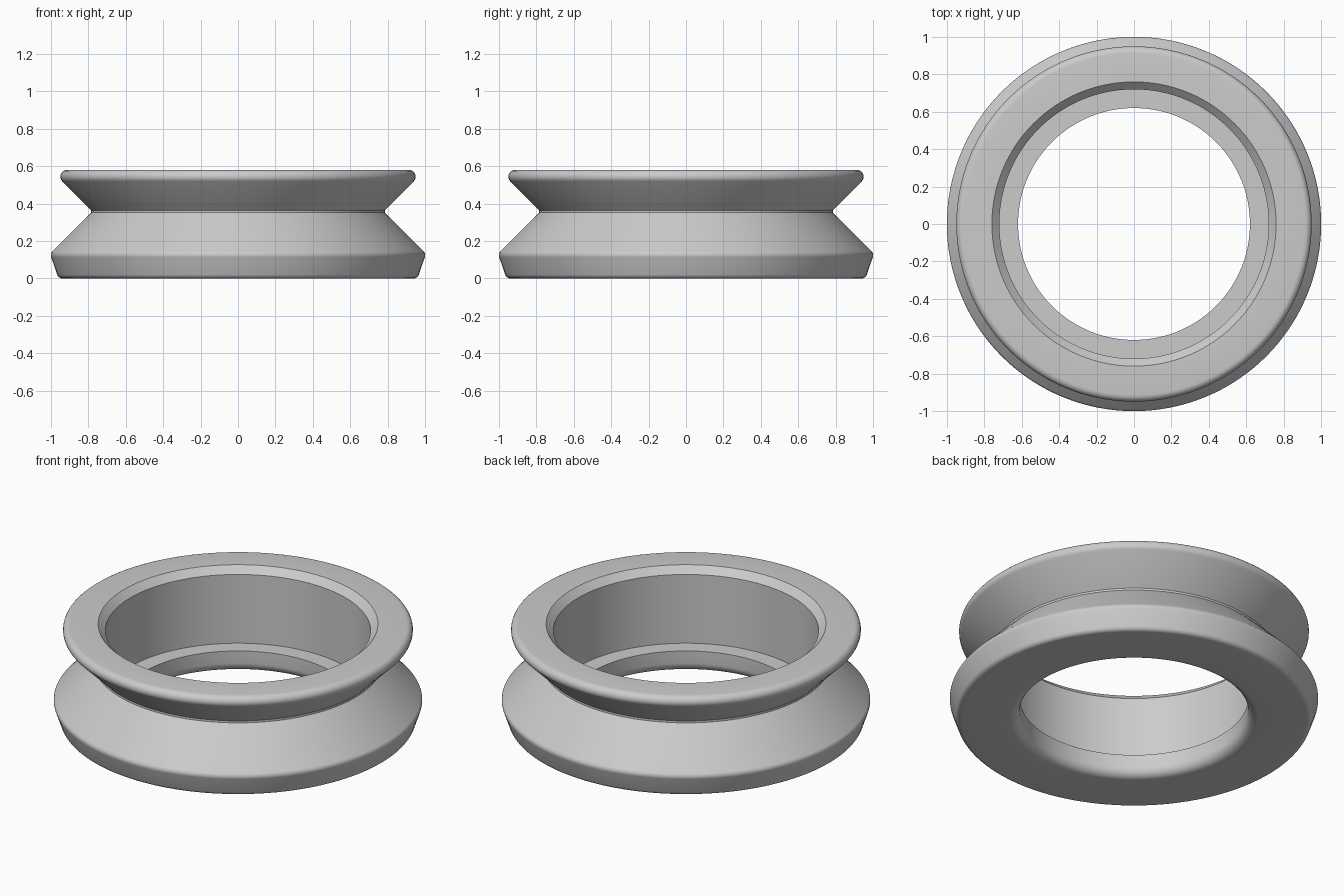
import bpy, bmesh, math
from mathutils import Vector

cube = bpy.data.objects.get("Cube")
if cube:
    bpy.data.objects.remove(cube, do_unlink=True)

SIDES = 128
ARC_STEPS = 8

# One flat grey for the whole ring
grey = bpy.data.materials.new("light_grey")
grey.use_nodes = True
colour = (0.6, 0.6, 0.6, 1)
grey.diffuse_color = colour
grey.node_tree.nodes["Principled BSDF"].inputs["Base Color"].default_value = colour


def rounded(corners):
    """Turn (radius, height, fillet) corners into a closed profile with arcs."""
    points = []
    for i, (r, z, fillet) in enumerate(corners):
        corner = Vector((r, z))
        if not fillet:
            points.append(corner)
            continue
        to_prev = (Vector(corners[i - 1][:2]) - corner).normalized()
        to_next = (Vector(corners[(i + 1) % len(corners)][:2]) - corner).normalized()
        half = to_prev.angle(to_next) / 2
        centre = corner + (to_prev + to_next).normalized() * fillet / math.sin(half)
        start = corner + to_prev * fillet / math.tan(half) - centre
        end = corner + to_next * fillet / math.tan(half) - centre
        sweep = start.angle(end)
        for k in range(ARC_STEPS + 1):
            t = k / ARC_STEPS
            points.append(centre + (start * math.sin((1 - t) * sweep)
                                    + end * math.sin(t * sweep)) / math.sin(sweep))
    return points


def lathe(name, profile):
    """Revolve a closed profile around the vertical axis."""
    bm = bmesh.new()
    rings = []
    for s in range(SIDES):
        a = math.tau * s / SIDES
        rings.append([bm.verts.new((p.x * math.cos(a), p.x * math.sin(a), p.y))
                      for p in profile])
    n = len(profile)
    for s in range(SIDES):
        here, there = rings[s], rings[(s + 1) % SIDES]
        for j in range(n):
            k = (j + 1) % n
            bm.faces.new((here[j], there[j], there[k], here[k]))
    bmesh.ops.recalc_face_normals(bm, faces=bm.faces)
    mesh = bpy.data.meshes.new(name)
    bm.to_mesh(mesh)
    bm.free()
    mesh.materials.append(grey)
    obj = bpy.data.objects.new(name, mesh)
    bpy.context.collection.objects.link(obj)
    return obj


ring = lathe("grooved_ring", rounded([
    # lower flange
    (0.62, 0, 0.055),
    (0.96, 0, 0.03),
    (1.005, 0.132, 0.03),
    # groove floor
    (0.785, 0.352, 0),
    (0.785, 0.364, 0),
    # upper flange
    (1.001, 0.58, 0.036),
    # chamfered bore and inner ledge
    (0.76, 0.58, 0),
    (0.72, 0.54, 0),
    (0.72, 0.128, 0),
    (0.62, 0.128, 0),
]))

bpy.ops.object.select_all(action="DESELECT")
ring.select_set(True)
bpy.context.view_layer.objects.active = ring
bpy.ops.object.shade_smooth_by_angle(angle=math.radians(30))
